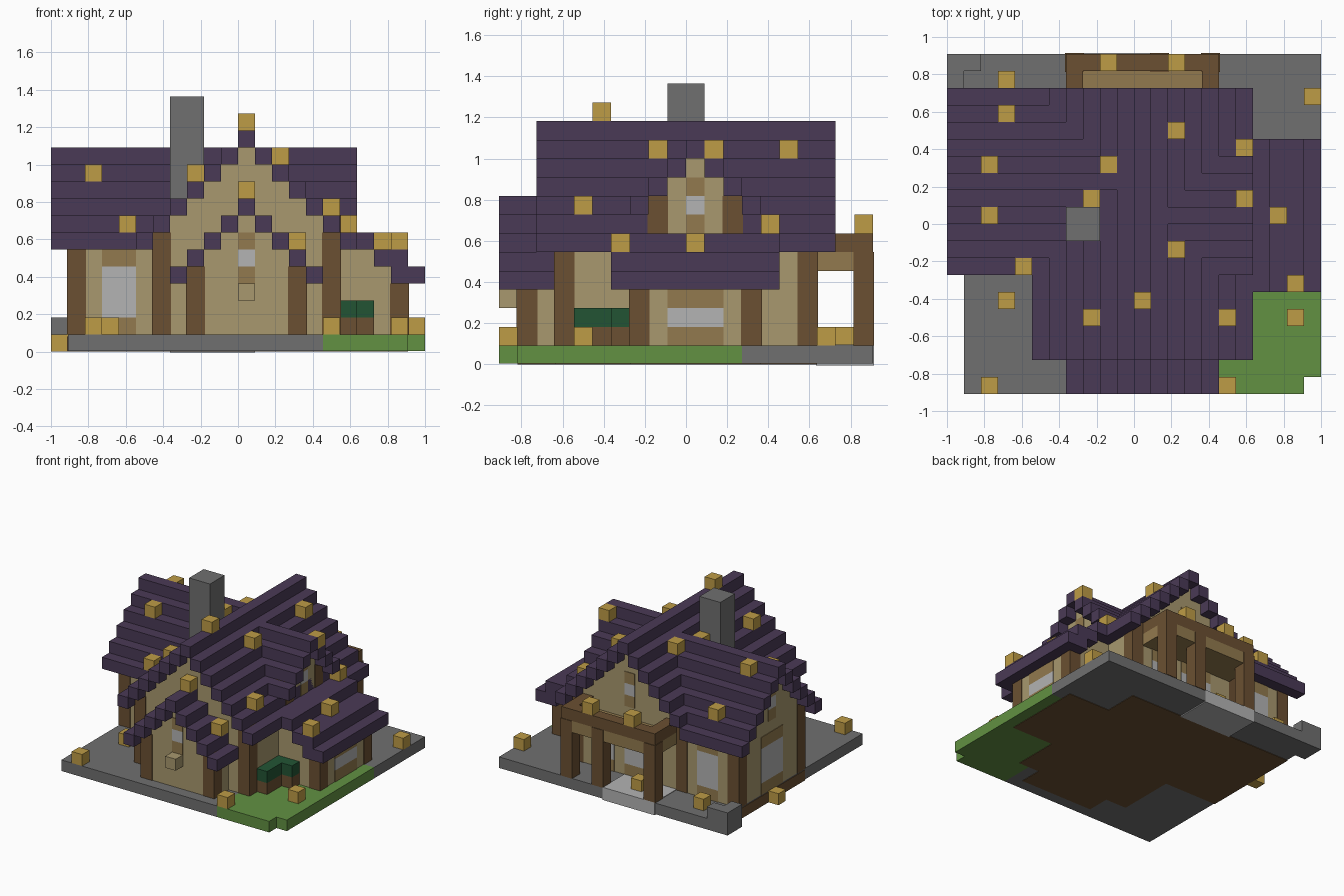
import bpy, bmesh
from mathutils import Matrix, Vector

U = 2 / 22          # size of one building block
EPS = 0.05          # how far trims and posts stand proud, in blocks

cube = bpy.data.objects.get("Cube")
if cube:
    bpy.data.objects.remove(cube, do_unlink=True)


def material(name, r, g, b):
    lin = [((c / 255 + 0.055) / 1.055) ** 2.4 for c in (r, g, b)] + [1]
    m = bpy.data.materials.new(name)
    m.use_nodes = True
    m.diffuse_color = lin
    bsdf = next(n for n in m.node_tree.nodes if n.type == 'BSDF_PRINCIPLED')
    bsdf.inputs["Base Color"].default_value = lin
    return m


purple = material("purple_roof", 74, 58, 86)
stone = material("grey_stone", 112, 112, 112)
gold = material("gold", 190, 156, 70)
wood = material("dark_wood", 107, 80, 50)
oak = material("light_wood", 146, 122, 78)
plaster = material("tan_plaster", 168, 152, 110)
pale = material("pale_grey", 179, 179, 179)
grass = material("grass_green", 98, 145, 66)
leaf = material("hedge_green", 34, 84, 52)


def part(name, mat, boxes, grow=(0, 0, 0)):
    """One object from block ranges (x, y, z), each inclusive (first, last) or a single index."""
    bm = bmesh.new()
    for box in boxes:
        lo, hi = [], []
        for rng, g in zip(box, grow):
            a, b = rng if isinstance(rng, tuple) else (rng, rng)
            lo.append(a - g)
            hi.append(b + 1 + g)
        lo, hi = Vector(lo), Vector(hi)
        mid = (lo + hi) / 2 - Vector((11, 10, 0))
        bmesh.ops.create_cube(bm, size=1, matrix=Matrix.Translation(mid * U)
                              @ Matrix.Diagonal((*((hi - lo) * U), 1)))
    me = bpy.data.meshes.new(name)
    bm.to_mesh(me)
    bm.free()
    me.materials.append(mat)
    ob = bpy.data.objects.new(name, me)
    bpy.context.collection.objects.link(ob)
    return ob


def steps(centre, reach):
    """Pairs of (index, drop) on both sides of a ridge."""
    return [(centre + d, abs(d)) for d in range(-reach, reach + 1)]


FLAT = (EPS, EPS, 0)   # grow sideways only

# Ground: stone paving, lawn and timber floor
BOT = 0.04
part("paving", stone, [((1, 15), (0, 12), (BOT, 0)), ((1, 21), (13, 19), (BOT, 0)),
                       (0, (18, 19), (BOT, 0))])
part("paving_kerb", stone, [((0, 1), 19, 1), (0, 18, 1)])
part("lawn", grass, [((16, 20), (0, 12), (BOT, 0)), (21, (1, 12), (BOT, 0))])
part("timber_floor", wood, [((1 - EPS, 16), (8, 16), (0, -0.1)), ((6, 16), (3, 16), (0, -0.1)),
                            ((8, 14), (1, 3), (0, -0.1)), ((16, 20), (7, 13), (0, -0.1))])
part("back_step", pale, [((7, 11), (17, 19), 0)], (0, EPS, EPS))

# Walls, filled up to the underside of the stepped roofs
part("main_walls", plaster, [(i, (3, 16), (1, 11 - d)) for i, d in steps(11, 5)])
part("left_wing_walls", plaster, [((1, 7), j, (1, 10 - d)) for j, d in steps(12, 4)])
part("front_porch_walls", plaster, [(i, (1, 3), (1, 7 - d)) for i, d in steps(11, 3)])
part("dormer_walls", plaster, [((13, 16), j, (6, 10 - d)) for j, d in steps(10, 2)])
part("lean_to_walls", plaster, [((16, 18), (7, 13), (1, 5)), (19, (7, 13), (1, 4)),
                                (20, (7, 13), (1, 3))])

# Stepped roofs
part("main_roof", purple, [(i, (2, 17), 12 - d) for i, d in steps(11, 6)])
part("left_wing_roof", purple, [((0, 10 - d), j, 11 - d) for j, d in steps(12, 5)])
part("dormer_roof", purple, [((12 + d, 17), j, 11 - d) for j, d in steps(10, 3)])
part("front_porch_roof", purple, [(i, (0, 2), 8 - d) for i, d in steps(11, 4)])
part("lean_to_roof", purple, [(x, (6, 14), z) for x, z in (((17, 18), 6), ((19, 20), 5), ((20, 21), 4))])
part("chimney", stone, [((7, 8), (9, 10), (7, 14))])

# Timber corner posts
part("main_posts", wood, [(i, j, (1, 6)) for i in (6, 16) for j in (3, 16)], FLAT)
part("left_wing_posts", wood, [(1, j, (1, 6)) for j in (8, 16)], FLAT)
part("front_porch_posts", wood, [(i, 1, (1, 4)) for i in (8, 14)], FLAT)
part("lean_to_posts", wood, [(20, j, (1, 3)) for j in (7, 13)], FLAT)
part("dormer_posts", wood, [(16, j, (7, 8)) for j in (8, 12)], FLAT)


def window(name, x, y, z, grow):
    """Pale pane with a light wood sill and lintel."""
    a, b = z
    part(name + "_pane", pale, [(x, y, z)], grow)
    part(name + "_trim", oak, [(x, y, a - 1), (x, y, b + 1)], grow)


ALONG_Y, ALONG_X = (0, EPS, 0), (EPS, 0, 0)
window("left_wing_front_window", (3, 4), 8, (2, 4), ALONG_Y)
window("left_wing_back_window", (3, 4), 16, (2, 4), ALONG_Y)
window("left_wing_side_window", 1, (11, 13), (2, 4), ALONG_X)
window("left_gable_window", 1, 12, (8, 8), ALONG_X)
window("front_porch_window", 11, 1, (5, 5), ALONG_Y)
window("dormer_window", 16, 10, (8, 8), ALONG_X)
window("lean_to_window", 20, (9, 11), (2, 2), ALONG_X)
window("back_gable_window", 11, 16, (8, 8), ALONG_Y)
window("back_door", (9, 11), 16, (2, 3), ALONG_Y)
window("back_side_window", (13, 14), 16, (2, 3), ALONG_Y)

# Back veranda: posts, raised rim and lower deck
part("veranda_posts", wood, [(i, 19, (1, 5)) for i in (7, 12, 15)], FLAT)
part("veranda_rim", wood, [((7, 15), 19, 6), (7, (17, 18), 6), (15, (17, 18), 6)])
part("veranda_deck", oak, [((7, 15), (17, 19), 5)])

# Hedge in its planter, and the porch lamp
bed = [(17, (4, 6)), (18, 6)]
part("hedge", leaf, [(x, y, 2) for x, y in bed])
part("hedge_planter", wood, [(x, y, 1) for x, y in bed])
part("porch_lamp", plaster, [(11, 0, 3)])

# Gold blocks on the ground, on the roofs and on the veranda
part("ground_gold_blocks", gold, [(x, y, 1) for x, y in (
    (2, 0), (3, 5), (16, 0), (20, 4), (21, 17), (3, 18), (9, 18))] + [(0, 12, 0)])
part("roof_gold_blocks", gold, [
    (11, 5, 13), (3, 16, 8), (2, 13, 11), (2, 10, 10), (9, 13, 11), (8, 11, 11),
    (8, 4, 10), (4, 7, 7), (13, 15, 11), (13, 8, 11), (17, 14, 7), (17, 11, 11),
    (16, 4, 8), (20, 6, 6), (19, 10, 6), (11, 2, 9), (14, 2, 6)])
part("veranda_gold_blocks", gold, [(i, 19, 7) for i in (9, 13)])
